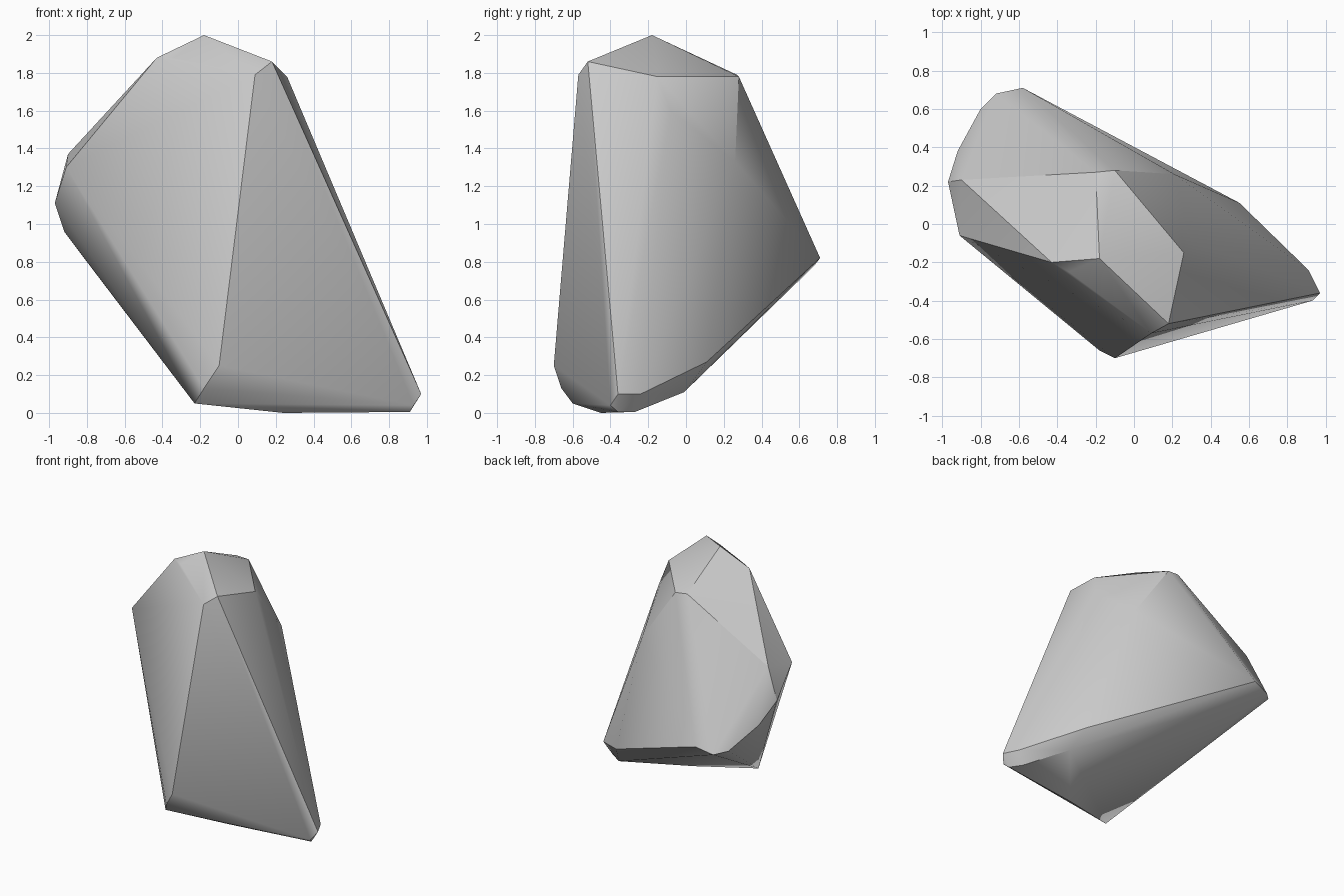
import bpy
import bmesh
import math

# Remove the default cube only
default_cube = bpy.data.objects.get("Cube")
if default_cube is not None:
    bpy.data.objects.remove(default_cube, do_unlink=True)


def make_material(name, colour):
    material = bpy.data.materials.new(name)
    material.use_nodes = True
    material.diffuse_color = colour
    shader = next(node for node in material.node_tree.nodes
                  if node.type == "BSDF_PRINCIPLED")
    shader.inputs["Base Color"].default_value = colour
    return material


def make_boulder(name, corner_groups, material):
    """Wrap all the corner points in one tight convex stone."""
    bm = bmesh.new()
    for corners in corner_groups:
        for corner in corners:
            bm.verts.new(corner)
    bmesh.ops.convex_hull(bm, input=bm.verts[:])
    # Drop any point that ended up inside the stone
    loose = [vert for vert in bm.verts if not vert.link_faces]
    bmesh.ops.delete(bm, geom=loose, context="VERTS")
    bmesh.ops.recalc_face_normals(bm, faces=bm.faces[:])
    mesh = bpy.data.meshes.new(name)
    bm.to_mesh(mesh)
    bm.free()
    mesh.materials.append(material)
    boulder = bpy.data.objects.new(name, mesh)
    bpy.context.collection.objects.link(boulder)
    return boulder


# Peak and the chipped rim around it
crown = [(-.18, -.18, 2), (.18, -.52, 1.86), (.09, -.57, 1.79),
         (.26, -.15, 1.78), (.3, -.08, 1.6), (-.1, .28, 1.78),
         (-.2, .27, 1.79), (-.43, -.2, 1.88), (-.34, -.25, 1.88)]

# Right-hand bulge with its worn corner
shoulder = [(-.91, -.06, 1.3), (-.9, .23, 1.37), (-.97, .22, 1.11),
            (-.92, .38, .96), (-.8, .6, .8), (-.72, .68, .78)]

# Rear overhang
rear_ridge = [(-.58, .71, .82), (.21, .26, 1.33), (.55, .11, .27),
              (.61, -.01, .11)]

# Front lower corner
front_keel = [(-.1, -.7, .25), (-.18, -.66, .13), (-.23, -.6, .05)]

# Long toe and the ground contact
toe = [(.97, -.36, .1), (.91, -.24, .1), (.93, -.4, .04),
       (.91, -.36, .005), (.85, -.27, .005), (.24, -.45, 0)]

stone_grey = make_material("stone grey", (.6, .6, .6, 1))
boulder = make_boulder("boulder",
                       [crown, shoulder, rear_ridge, front_keel, toe],
                       stone_grey)

# Soft facets with crisp main ridges
bpy.ops.object.select_all(action="DESELECT")
boulder.select_set(True)
bpy.context.view_layer.objects.active = boulder
bpy.ops.object.shade_smooth_by_angle(angle=math.radians(28))
